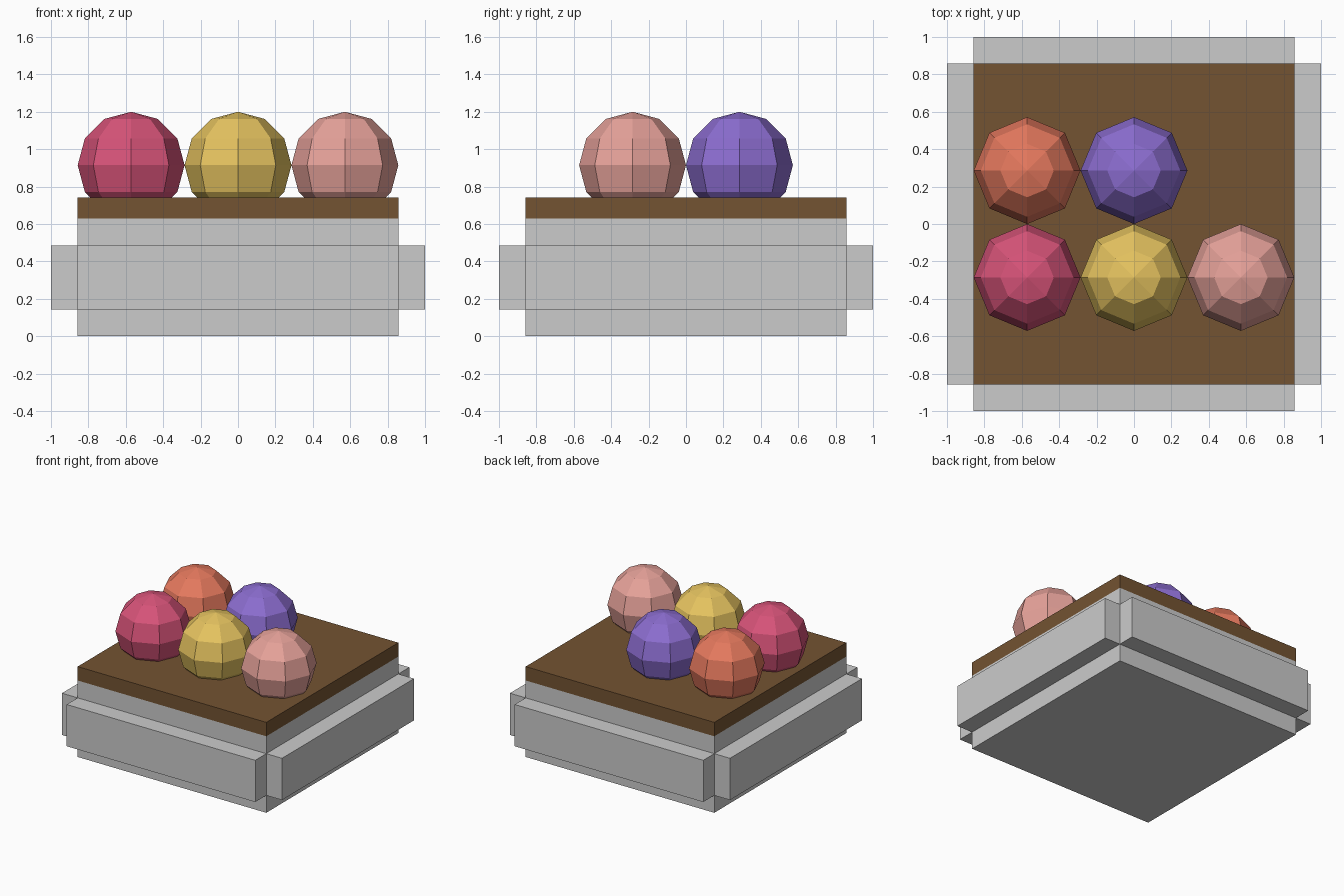
import bpy
from math import pi

if "Cube" in bpy.data.objects:
    bpy.data.objects.remove(bpy.data.objects["Cube"])

U = 2 / 7  # ball radius; the whole model sits on a half-U module


def paint(obj, rgb):
    """Give an object a flat colour (sRGB 0-255 converted to linear)."""
    mat = bpy.data.materials.new(obj.name + "_colour")
    mat.diffuse_color = [(c / 255) ** 2.2 for c in rgb] + [1]
    mat.use_nodes = True
    mat.node_tree.nodes["Principled BSDF"].inputs["Base Color"].default_value = mat.diffuse_color
    obj.data.materials.append(mat)


def box(name, x, y, z):
    """Axis-aligned box from (min, max) ranges."""
    spans = (x, y, z)
    bpy.ops.mesh.primitive_cube_add(size=1, location=[(a + b) / 2 for a, b in spans])
    obj = bpy.context.object
    obj.name = name
    obj.scale = [b - a for a, b in spans]
    bpy.ops.object.transform_apply(location=True, rotation=False, scale=True)
    return obj


W = 3 * U  # half width of the planter body

# Planter body and soil layer
box("planter_body", (-W, W), (-W, W), (0, 2.2 * U))
soil = box("soil", (-W, W), (-W, W), (2.2 * U, 2.6 * U))
paint(soil, (115, 84, 53))

# Raised slab on each of the four sides
for i, side in enumerate(("front", "right", "back", "left")):
    slab = box(side + "_slab", (-W, W), (-1, -W), (0.5 * U, 1.7 * U))
    slab.rotation_euler.z = i * pi / 2

# Low-poly flower balls, half sunk in two rows
balls = [
    ("crimson_ball", -1, -1, (214, 84, 120)),
    ("yellow_ball", 0, -1, (229, 194, 96)),
    ("pink_ball", 1, -1, (229, 160, 152)),
    ("orange_ball", -1, 1, (228, 120, 94)),
    ("purple_ball", 0, 1, (138, 108, 206)),
]
for name, col, row, rgb in balls:
    bpy.ops.mesh.primitive_uv_sphere_add(
        segments=8, ring_count=6, radius=U, location=(col * 2 * U, row * U, 3.2 * U))
    ball = bpy.context.object
    ball.name = name
    paint(ball, rgb)
